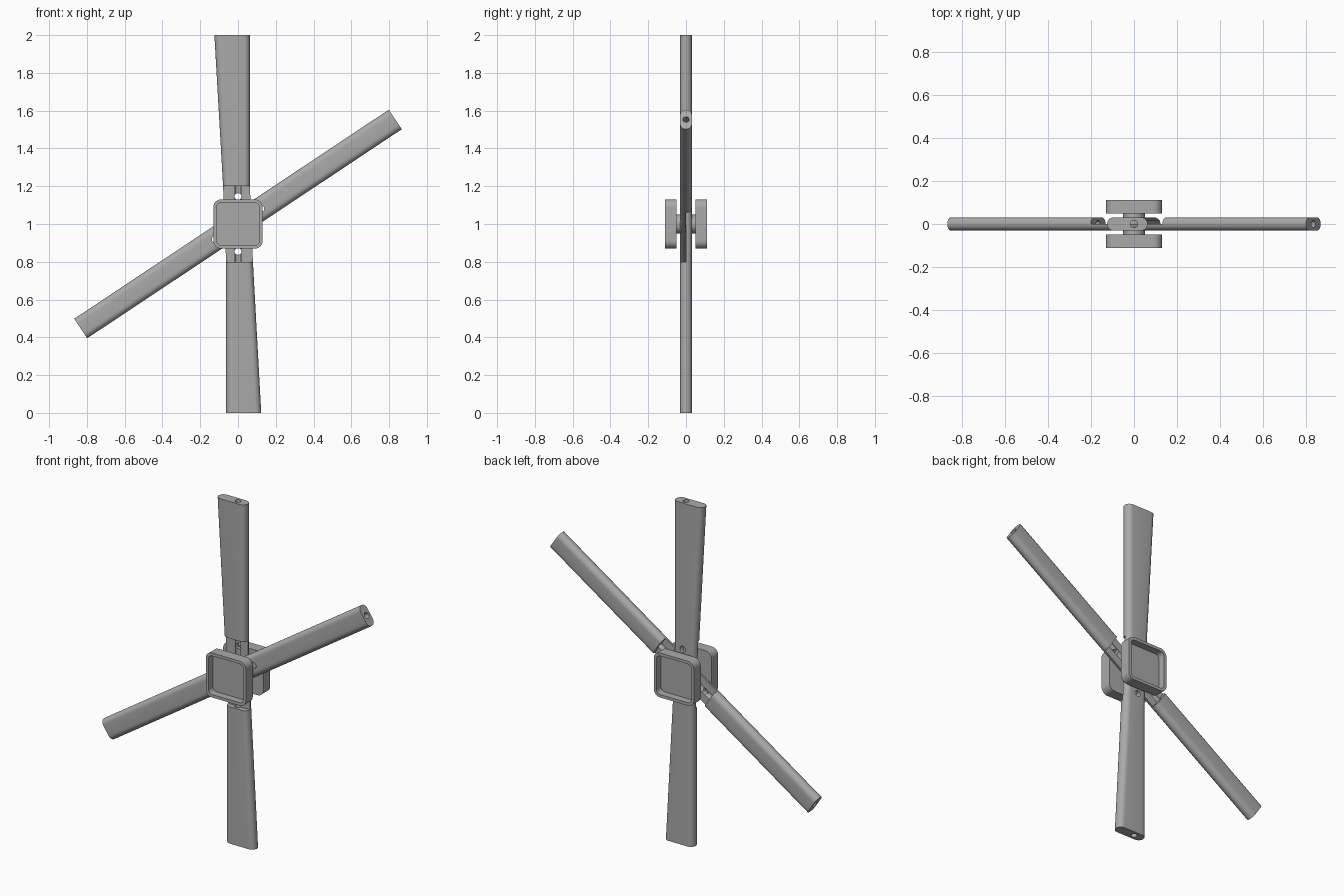
import bpy, bmesh, math
from mathutils import Matrix, Vector

cube = bpy.data.objects.get("Cube")
if cube:
    bpy.data.objects.remove(cube, do_unlink=True)

GREY = (0.40, 0.40, 0.40, 1)
mat = bpy.data.materials.new("plain grey")
mat.use_nodes = True
mat.diffuse_color = GREY
mat.node_tree.nodes["Principled BSDF"].inputs["Base Color"].default_value = GREY

CENTRE = Vector((0, 0, 1))
HALF = 0.031       # half thickness of the bars
LAP = 0.2          # half length of the halved joint


def finish(bm, name):
    bmesh.ops.recalc_face_normals(bm, faces=bm.faces)
    me = bpy.data.meshes.new(name)
    bm.to_mesh(me)
    bm.free()
    ob = bpy.data.objects.new(name, me)
    bpy.context.collection.objects.link(ob)
    me.materials.append(mat)
    return ob


def loft(name, rings):
    """Skin a list of matching closed rings and cap both ends."""
    bm = bmesh.new()
    rows = [[bm.verts.new(p) for p in ring] for ring in rings]
    n = len(rows[0])
    for a, b in zip(rows, rows[1:]):
        for i in range(n):
            j = (i + 1) % n
            bm.faces.new((a[i], a[j], b[j], b[i]))
    bm.faces.new(rows[0])
    bm.faces.new(rows[-1])
    return finish(bm, name)


def stadium(x0, x1, z, steps=12):
    ring = []
    for cx, start in ((x1 - HALF, -math.pi / 2), (x0 + HALF, math.pi / 2)):
        for i in range(steps + 1):
            a = start + math.pi * i / steps
            ring.append((cx + HALF * math.cos(a), HALF * math.sin(a), z))
    return ring


def rounded_square(half, radius, y, steps=8):
    ring = []
    for q in range(4):
        mid = math.pi / 4 + q * math.pi / 2
        cx = math.copysign(half - radius, math.cos(mid))
        cz = math.copysign(half - radius, math.sin(mid))
        for i in range(steps + 1):
            a = q * math.pi / 2 + math.pi / 2 * i / steps
            ring.append((cx + radius * math.cos(a), y, cz + radius * math.sin(a)))
    return ring


def box(size, at):
    bm = bmesh.new()
    bmesh.ops.create_cube(bm, size=1, matrix=Matrix.Translation(at) @ Matrix.Diagonal((*size, 1)))
    return finish(bm, "cutter")


def rod(name, radius, length, at, along_y=False):
    bm = bmesh.new()
    turn = Matrix.Rotation(math.pi / 2 if along_y else 0, 4, 'X')
    bmesh.ops.create_cone(bm, cap_ends=True, segments=32, radius1=radius, radius2=radius,
                          depth=length, matrix=Matrix.Translation(at) @ turn)
    return finish(bm, name)


def carve(ob, cutters):
    for c in cutters:
        mod = ob.modifiers.new("cut", 'BOOLEAN')
        mod.operation, mod.solver, mod.object = 'DIFFERENCE', 'EXACT', c
        bpy.context.view_layer.objects.active = ob
        bpy.ops.object.modifier_apply(modifier=mod.name)
        bpy.data.objects.remove(c, do_unlink=True)


def smooth(ob):
    bpy.ops.object.select_all(action='DESELECT')
    ob.select_set(True)
    bpy.context.view_layer.objects.active = ob
    bpy.ops.object.shade_smooth_by_angle(angle=math.radians(30))


def drill(ob, lap_side):
    """Halve the middle on one side, bore the length, add two cross holes."""
    cutters = [box((0.4, 0.1, 2 * LAP), (0, lap_side * 0.05, 0)),
               rod("cutter", 0.017, 2.4, (0, 0, 0))]
    cutters += [rod("cutter", 0.018, 0.2, (0, 0, s * 0.145), True) for s in (-1, 1)]
    carve(ob, cutters)


# Upright arm: flared paddles, point symmetric about the hub
blade = loft("upright_blades", [stadium(-0.063, 0.123, -1), stadium(-0.063, 0.079, -LAP),
                                stadium(-0.079, 0.063, LAP), stadium(-0.125, 0.063, 1)])
drill(blade, -1)
blade.location = CENTRE
smooth(blade)

# Slanted arm: straight bar, halved from behind
bar = loft("slanted_bar", [stadium(-0.062, 0.062, -1), stadium(-0.062, 0.062, 1)])
drill(bar, 1)
bar.rotation_euler = (0, math.radians(90 - 33.6), 0)
bar.location = CENTRE
smooth(bar)

# Hub: a pivot pin with a dished square pad at each end
pin = rod("pivot_pin", 0.05, 0.11, (0, 0, 0), True)
pin.location = CENTRE
smooth(pin)
for side, name in ((-1, "front_pad"), (1, "back_pad")):
    ring = [(0.13, 0.04, 0.049), (0.13, 0.04, 0.112), (0.113, 0.025, 0.112), (0.113, 0.025, 0.07)]
    pad = loft(name, [rounded_square(h, r, side * y) for h, r, y in ring])
    pad.location = CENTRE
    smooth(pad)
